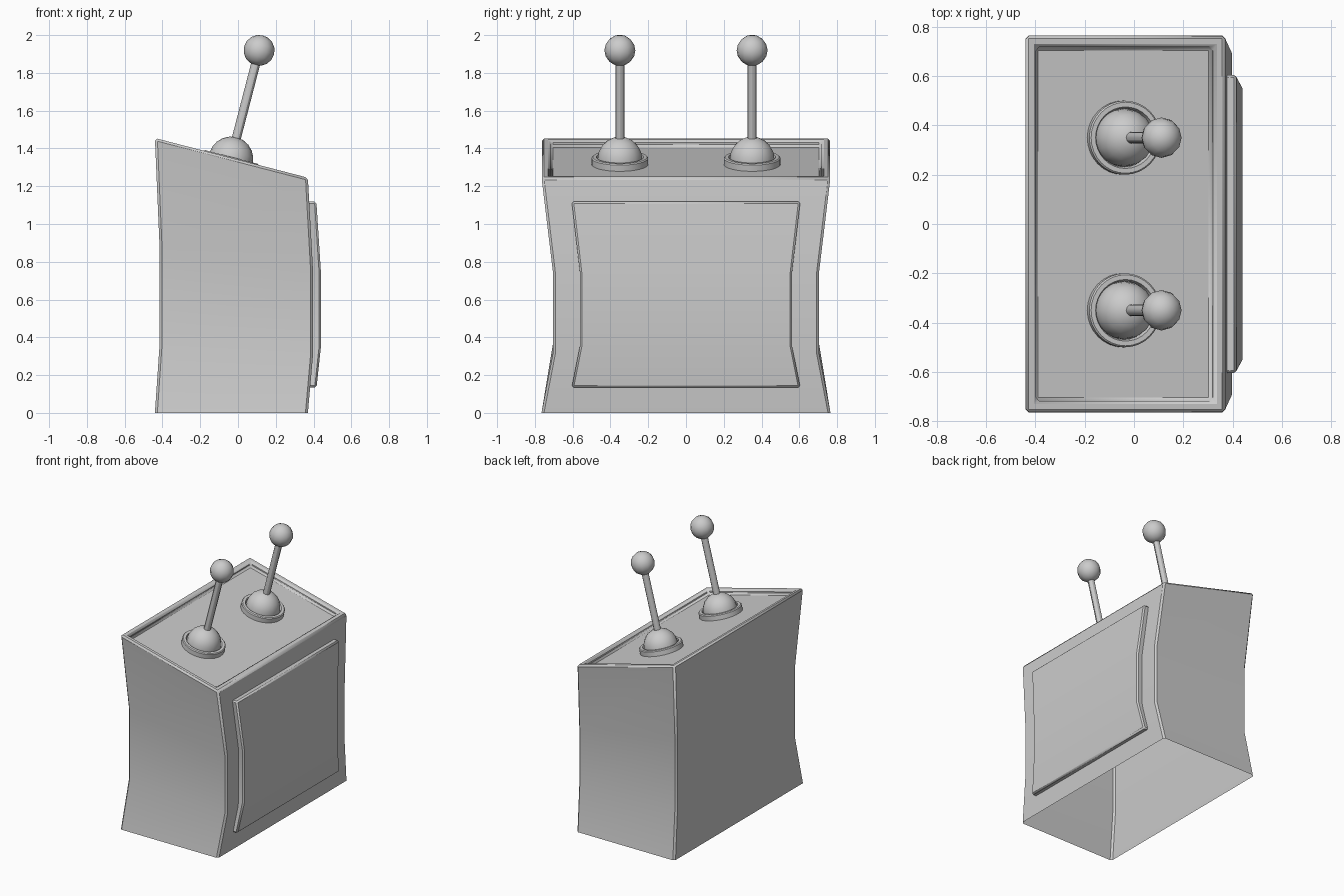
import bpy, bmesh, math
from mathutils import Matrix, Vector

if "Cube" in bpy.data.objects:
    bpy.data.objects.remove(bpy.data.objects["Cube"])

SLOPE = math.atan2(0.21, 0.81)          # tilt of the control deck
UP = Vector((math.sin(SLOPE), 0, math.cos(SLOPE)))


def finish(name, bm, bevel=0, recalc=True):
    if recalc:
        bmesh.ops.recalc_face_normals(bm, faces=bm.faces[:])
    me = bpy.data.meshes.new(name)
    bm.to_mesh(me)
    bm.free()
    ob = bpy.data.objects.new(name, me)
    bpy.context.collection.objects.link(ob)
    bpy.ops.object.select_all(action='DESELECT')
    bpy.context.view_layer.objects.active = ob
    ob.select_set(True)
    bpy.ops.object.shade_smooth_by_angle(angle=math.radians(30))
    if bevel:
        mod = ob.modifiers.new("edge_bevel", 'BEVEL')
        mod.width = bevel
        mod.segments = 1
        mod.limit_method = 'ANGLE'
        mod.angle_limit = math.radians(35)
    return ob


def loft(bm, loops):
    """Join stacked four-corner loops with quads and return the vertex rows."""
    rows = [[bm.verts.new(p) for p in lp] for lp in loops]
    for a, b in zip(rows, rows[1:]):
        for i in range(4):
            j = (i + 1) % 4
            bm.faces.new((a[i], a[j], b[j], b[i]))
    return rows


def box_loop(x0, x1, y, z0, z1):
    return [(x0, -y, z0), (x1, -y, z1), (x1, y, z1), (x0, y, z0)]


def lathe(name, profile, origin, sides):
    """Spin (radius, height) points round the deck normal."""
    bm = bmesh.new()
    vs = [bm.verts.new((r, 0, h)) for r, h in profile]
    es = [bm.edges.new(p) for p in zip(vs, vs[1:])]
    bmesh.ops.spin(bm, geom=vs + es, axis=(0, 0, 1), cent=(0, 0, 0),
                   angle=2 * math.pi, steps=sides)
    bmesh.ops.remove_doubles(bm, verts=bm.verts[:], dist=1e-4)
    bm.transform(Matrix.Translation(origin) @ Matrix.Rotation(SLOPE, 4, 'Y'))
    return finish(name, bm)


def arc(radius, centre, a0, a1, n):
    return [(radius * math.cos(math.radians(a0 + (a1 - a0) * i / n)),
             centre + radius * math.sin(math.radians(a0 + (a1 - a0) * i / n)))
            for i in range(n + 1)]


# Pinched cabinet, open underneath, with a recessed sloping deck
bm = bmesh.new()
rows = loft(bm, [box_loop(-0.44 + d, 0.37 + d * 1.1, 0.765 - p, 1.455 * t, 1.245 * t)
                 for t, d, p in ((0, 0, 0), (0.25, 0.025, 0.06),
                                 (0.6, 0.025, 0.06), (1, 0, 0))])
deck = bm.faces.new(rows[-1])
bmesh.ops.recalc_face_normals(bm, faces=bm.faces[:])
bmesh.ops.inset_region(bm, faces=[deck], thickness=0.048, use_even_offset=True)
rim_inner = deck.verts[:]
floor = bmesh.ops.extrude_face_region(bm, geom=[deck])
bmesh.ops.translate(bm, vec=-UP * 0.035,
                    verts=[v for v in floor['geom'] if isinstance(v, bmesh.types.BMVert)])
if deck.is_valid:
    bmesh.ops.delete(bm, geom=[deck], context='FACES_ONLY')
finish("cabinet", bm, 0.013, recalc=False)

# Raised side panel that follows the pinched shape
bm = bmesh.new()
rows = loft(bm, [box_loop(x - 0.055, x, y, z, z)
                 for x, y, z in ((0.416, 0.605, 0.135), (0.44, 0.56, 0.36),
                                 (0.44, 0.56, 0.73), (0.415, 0.605, 1.118))])
bm.faces.new(rows[0])
bm.faces.new(rows[-1])
finish("side_panel", bm, 0.01)

# Two control sticks
for side, y in (("left", -0.35), ("right", 0.35)):
    base = Vector((-0.037, y, 1.345))
    lathe(side + "_collar", [(0.15, -0.036), (0.15, 0.004), (0.144, 0.01),
                             (0.125, 0.01), (0.118, -0.01)], base, 32)
    lathe(side + "_dome", [(0.118, -0.036)] + arc(0.118, 0, 0, 90, 5), base, 16)
    lathe(side + "_stick", [(0.024, 0.1), (0.024, 0.54)], base, 12)
    lathe(side + "_knob", arc(0.082, 0.593, -90, 90, 8), base, 12)
